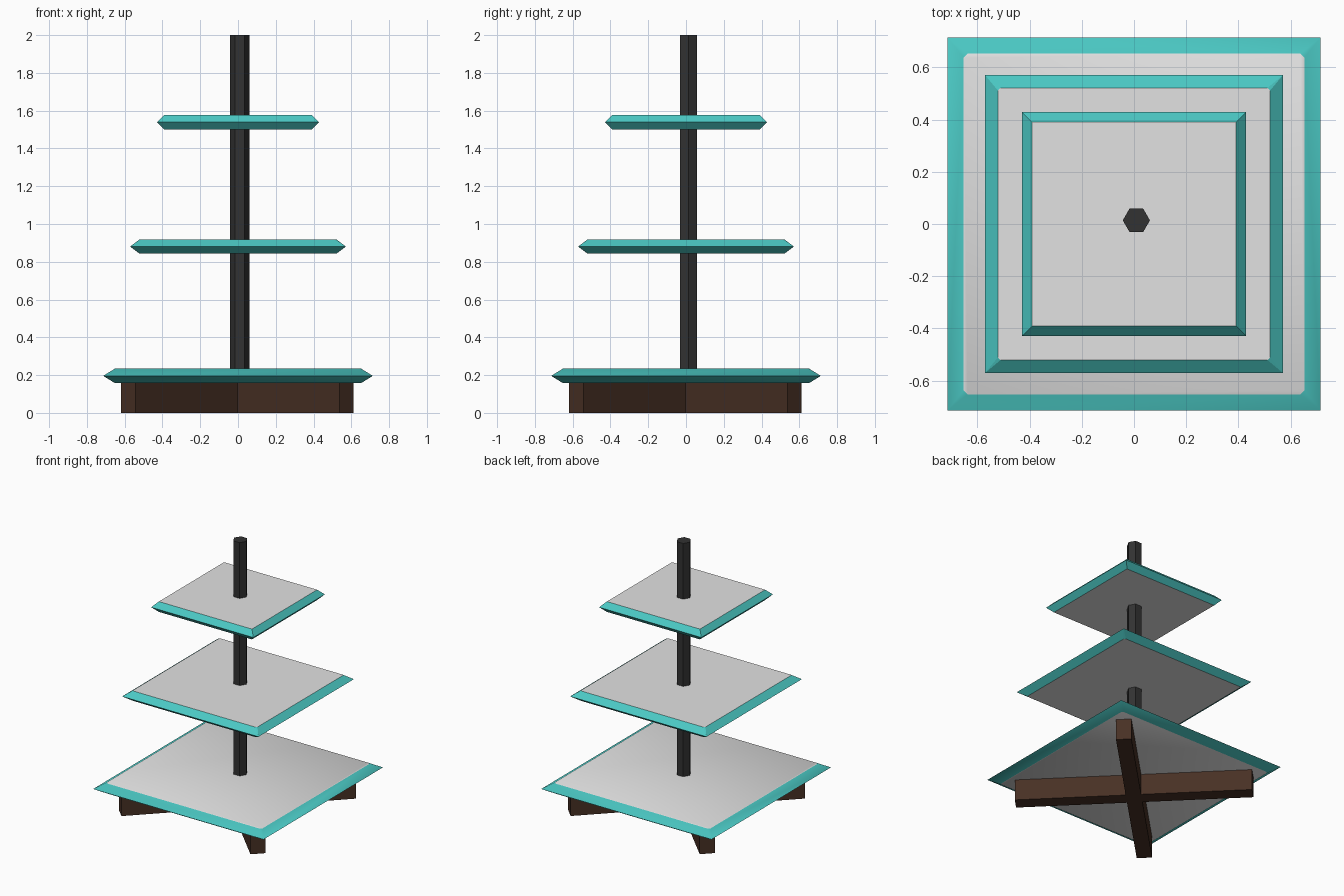
import bpy, bmesh, math
from mathutils import Matrix

if "Cube" in bpy.data.objects:
    bpy.data.objects.remove(bpy.data.objects["Cube"])


def material(name, rgb):
    m = bpy.data.materials.new(name)
    m.diffuse_color = (*rgb, 1)
    m.use_nodes = True
    m.node_tree.nodes["Principled BSDF"].inputs["Base Color"].default_value = m.diffuse_color
    return m


GREY = material("light grey", (0.76, 0.76, 0.76))
TEAL = material("teal", (0.07, 0.58, 0.55))
BLACK = material("charcoal", (0.032, 0.032, 0.032))
WOOD = material("dark wood", (0.065, 0.03, 0.018))


def add_object(name, bm, mats):
    bmesh.ops.recalc_face_normals(bm, faces=bm.faces)
    me = bpy.data.meshes.new(name)
    bm.to_mesh(me)
    bm.free()
    for m in mats:
        me.materials.append(m)
    ob = bpy.data.objects.new(name, me)
    bpy.context.collection.objects.link(ob)
    return ob


def tray(name, outer, inner, z0, z1, cut):
    # square plate with a pointed bevelled rim, hulled from three outlines
    bm = bmesh.new()
    for sx in (-1, 1):
        for sy in (-1, 1):
            bm.verts.new((sx * outer, sy * outer, (z0 + z1) / 2))
            for z in (z0, z1):
                pts = {(inner - cut, inner), (inner, inner - cut)}
                for x, y in sorted(pts):
                    bm.verts.new((sx * x, sy * y, z))
    bmesh.ops.convex_hull(bm, input=bm.verts)
    bmesh.ops.dissolve_limit(bm, angle_limit=math.radians(1),
                             verts=bm.verts, edges=bm.edges)
    bm.normal_update()
    for f in bm.faces:
        f.material_index = 0 if abs(f.normal.z) > 0.97 else 1
    return add_object(name, bm, [GREY, TEAL])


# three trays, the lowest one softly shaded
low = tray("lower_tray", 0.714, 0.652, 0.158, 0.234, 0.015)
tray("middle_tray", 0.571, 0.521, 0.843, 0.918, 0.01)
tray("upper_tray", 0.428, 0.390, 1.500, 1.578, 0.0)
bpy.context.view_layer.objects.active = low
low.select_set(True)
bpy.ops.object.shade_smooth_by_angle(angle=math.radians(45))

# hexagonal pole
bm = bmesh.new()
bmesh.ops.create_cone(bm, cap_ends=True, segments=6, radius1=0.052, radius2=0.052,
                      depth=1.84,
                      matrix=Matrix.Translation((0.009, 0.014, 1.08)) @ Matrix.Rotation(math.pi / 2, 4, 'Z'))
add_object("pole", bm, [BLACK])

# crossed diagonal foot beams
for name, angle in (("foot_beam_a", 45), ("foot_beam_b", -45)):
    bm = bmesh.new()
    bmesh.ops.create_cube(bm, size=1, matrix=Matrix.Translation((-0.003, -0.003, 0.08))
                          @ Matrix.Rotation(math.radians(angle), 4, 'Z')
                          @ Matrix.Diagonal((1.634, 0.106, 0.16, 1)))
    add_object(name, bm, [WOOD])
